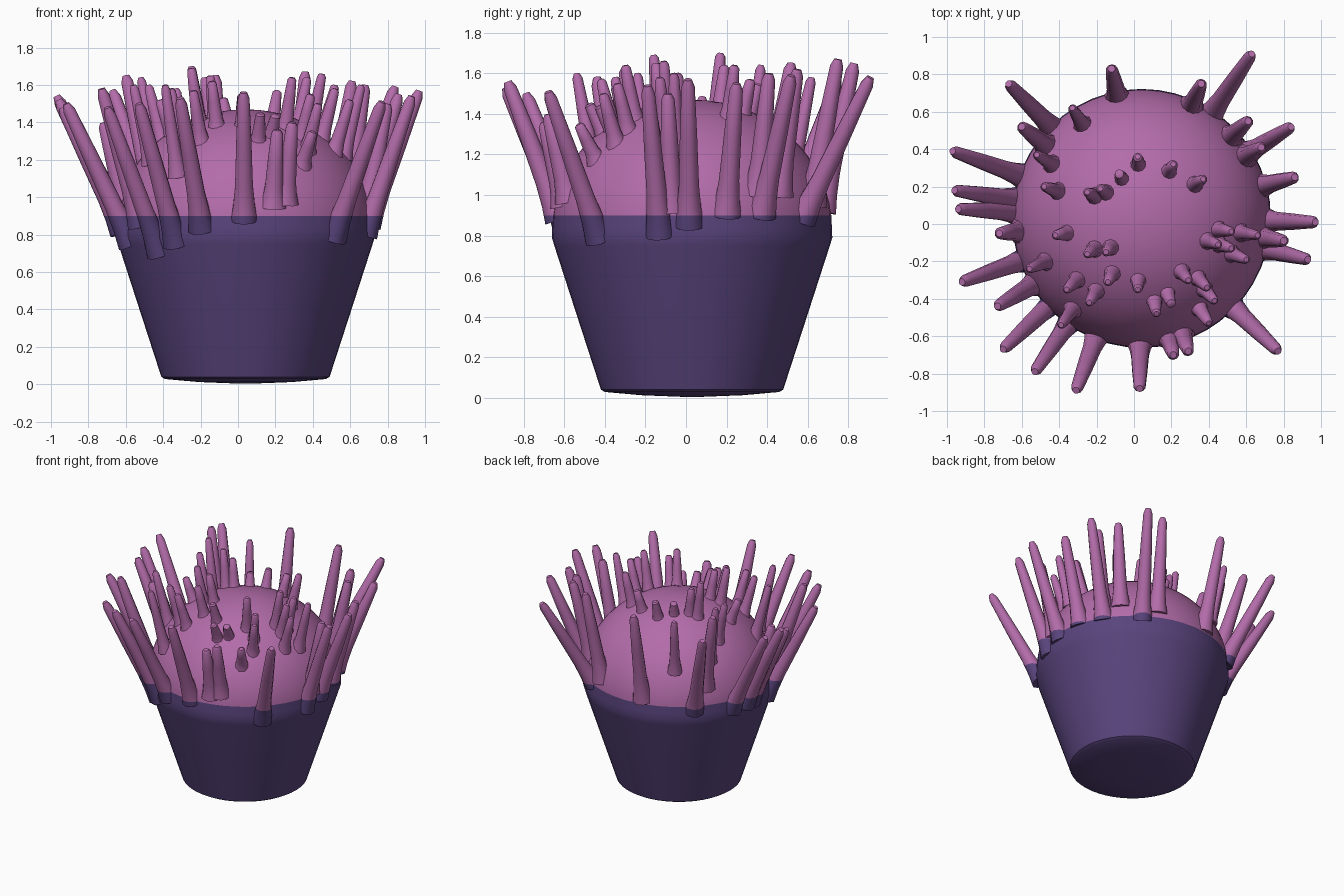
import bpy, bmesh, math
from mathutils import Vector

if "Cube" in bpy.data.objects:
    bpy.data.objects.remove(bpy.data.objects["Cube"])

CX, CY = 0.04, 0.03          # axis of the tub
R, DOME_Z, DOME_H = 0.69, 0.84, 0.63
SPLIT = 0.9                  # colour border height


def material(name, rgb):
    m = bpy.data.materials.new(name)
    m.diffuse_color = (*rgb, 1)
    m.use_nodes = True
    m.node_tree.nodes["Principled BSDF"].inputs["Base Color"].default_value = m.diffuse_color
    return m


PURPLE = material("deep purple", (0.10, 0.058, 0.205))
PINK = material("mauve pink", (0.45, 0.15, 0.40))


def finish(bm, name):
    """Cut the mesh at the colour border, colour by height, smooth."""
    bmesh.ops.bisect_plane(bm, geom=bm.verts[:] + bm.edges[:] + bm.faces[:],
                           plane_co=(0, 0, SPLIT), plane_no=(0, 0, 1))
    bmesh.ops.recalc_face_normals(bm, faces=bm.faces[:])
    for f in bm.faces:
        f.material_index = 1 if f.calc_center_median().z > SPLIT else 0
    me = bpy.data.meshes.new(name)
    bm.to_mesh(me)
    bm.free()
    me.materials.append(PURPLE)
    me.materials.append(PINK)
    ob = bpy.data.objects.new(name, me)
    bpy.context.collection.objects.link(ob)
    bpy.context.view_layer.objects.active = ob
    ob.select_set(True)
    bpy.ops.object.shade_smooth_by_angle(angle=math.radians(40))
    ob.select_set(False)


def skin(bm, rings):
    """Bridge rings of points and cap both ends."""
    vr = [[bm.verts.new(p) for p in ring] for ring in rings]
    n = len(vr[0])
    for a, b in zip(vr, vr[1:]):
        for i in range(n):
            j = (i + 1) % n
            bm.faces.new((a[i], a[j], b[j], b[i]))
    bm.faces.new(vr[0][::-1])
    bm.faces.new(vr[-1])


def surface_radius(z):
    if z < 0.78:
        return 0.45 + (z - 0.03) / 0.75 * 0.24
    if z < DOME_Z:
        return R
    return R * math.sqrt(max(0, 1 - ((z - DOME_Z) / DOME_H) ** 2))


def dome_height(r):
    return DOME_Z + DOME_H * math.sqrt(max(0, 1 - (r / R) ** 2))


# Tub and dome: one turned profile
profile = [(0.02, 0.003), (0.25, 0.012), (0.43, 0.028), (0.45, 0.04),
           (0.57, 0.41), (0.68, 0.75), (0.692, 0.79)]
for k in range(17):
    a = k / 16 * math.radians(89)
    profile.append((R * math.cos(a), DOME_Z + DOME_H * math.sin(a)))
bm = bmesh.new()
N = 48
skin(bm, [[(CX + r * math.cos(2 * math.pi * i / N), CY + r * math.sin(2 * math.pi * i / N), z)
           for i in range(N)] for r, z in profile])
finish(bm, "tub_and_dome")


def spike(bm, base, tip, width):
    axis = tip - base
    u = axis.cross(Vector((0.3, 0.2, 1)) if abs(axis.normalized().z) < 0.9
                   else Vector((1, 0, 0))).normalized()
    v = axis.normalized().cross(u)
    shape = [(0, 1.5), (0.12, 1.2), (0.27, 1.0), (0.6, 0.86), (0.95, 0.66), (1, 0.38)]
    rings = []
    for t, w in shape:
        c = base + axis * t
        rings.append([c + (u * math.cos(i * math.pi / 5) + v * math.sin(i * math.pi / 5)) * w * width
                      for i in range(10)])
    skin(bm, rings)


# Long outer spikes: tip x, y, z and height of the root
outer = [
    (0.63, 0.91, 1.58, 0.88), (-0.12, 0.83, 1.65, 0.92), (-0.67, 0.75, 1.57, 0.86),
    (0.36, 0.75, 1.67, 0.95), (-0.97, 0.39, 1.54, 0.82), (-0.96, 0.18, 1.52, 0.82),
    (-0.94, 0.08, 1.48, 0.82), (-0.72, -0.05, 1.40, 0.95), (-0.92, -0.31, 1.50, 0.75),
    (-0.73, -0.44, 1.58, 0.85), (-0.70, -0.67, 1.48, 0.70), (-0.53, -0.79, 1.50, 0.75),
    (-0.31, -0.89, 1.53, 0.83), (0.03, -0.88, 1.56, 0.88), (0.21, -0.70, 1.36, 0.95),
    (0.29, -0.68, 1.40, 0.97), (0.77, -0.68, 1.51, 0.78), (0.93, -0.19, 1.54, 0.80),
    (0.97, 0.01, 1.57, 0.85), (0.86, 0.25, 1.55, 0.90), (0.84, 0.52, 1.59, 0.90),
    (0.61, 0.55, 1.62, 1.00), (-0.60, 0.52, 1.65, 1.02), (0.80, -0.09, 1.50, 0.92),
    (0.68, 0.41, 1.60, 1.00),
]
bm = bmesh.new()
for x, y, z, bz in outer:
    a = math.atan2(y - CY, x - CX)
    r = surface_radius(bz) - 0.035
    spike(bm, Vector((CX + r * math.cos(a), CY + r * math.sin(a), bz)), Vector((x, y, z)), 0.05)
finish(bm, "outer_spikes")

# Short inner spikes: tip only, rooted a little nearer the axis
inner = [
    (-0.33, 0.62, 1.58), (-0.52, 0.37, 1.64), (-0.48, 0.20, 1.60), (-0.42, -0.06, 1.52),
    (0.02, 0.36, 1.55), (0.21, 0.32, 1.57), (0.37, 0.24, 1.64), (-0.08, 0.27, 1.53),
    (-0.25, 0.17, 1.70), (-0.18, 0.19, 1.64), (-0.25, -0.16, 1.69), (-0.15, -0.15, 1.65),
    (-0.36, -0.35, 1.58), (-0.39, -0.54, 1.60), (-0.24, -0.42, 1.57), (-0.14, -0.31, 1.62),
    (0.02, -0.35, 1.54), (0.12, -0.48, 1.45), (0.20, -0.43, 1.44), (0.29, -0.30, 1.64),
    (0.39, -0.34, 1.55), (0.43, -0.41, 1.50), (0.40, -0.53, 1.35), (0.45, -0.11, 1.66),
    (0.52, -0.04, 1.60), (0.60, -0.19, 1.52), (0.66, -0.06, 1.60), (-0.56, -0.24, 1.60),
    (0.52, -0.13, 1.58),
]
bm = bmesh.new()
for x, y, z in inner:
    d = Vector((x - CX, y - CY)) * 0.84
    spike(bm, Vector((CX + d.x, CY + d.y, dome_height(d.length) - 0.04)), Vector((x, y, z)), 0.038)
finish(bm, "inner_spikes")
